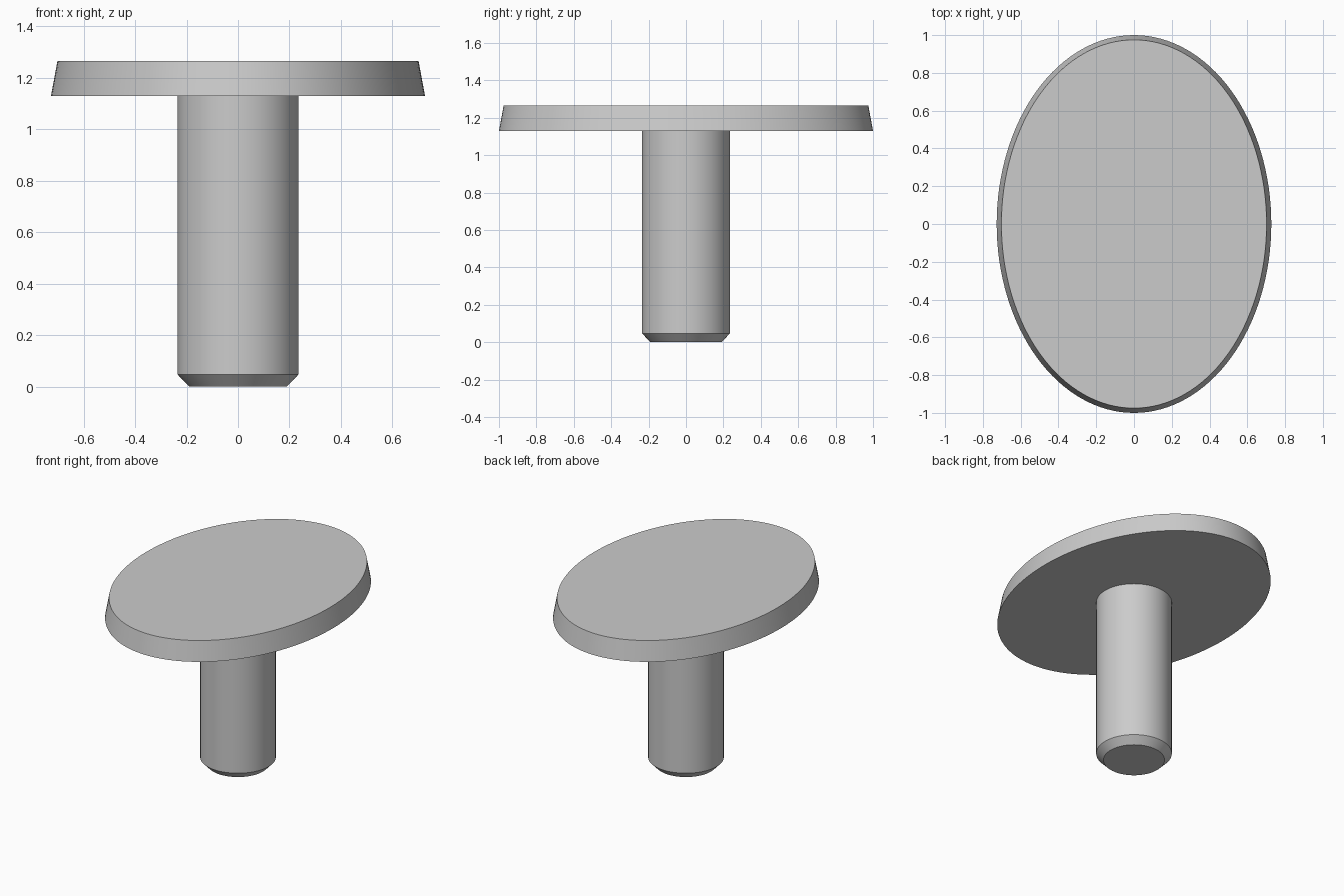
import bpy
import bmesh
import math

if "Cube" in bpy.data.objects:
    bpy.data.objects.remove(bpy.data.objects["Cube"], do_unlink=True)

SEGMENTS = 128

grey = bpy.data.materials.new("plain_grey")
grey.use_nodes = True
colour = (0.6, 0.6, 0.6, 1.0)
grey.diffuse_color = colour
grey.node_tree.nodes["Principled BSDF"].inputs["Base Color"].default_value = colour


def loft(name, sections):
    """Closed solid through elliptical sections (x radius, y radius, z), bottom to top."""
    bm = bmesh.new()
    rings = []
    for rx, ry, z in sections:
        angles = [math.tau * i / SEGMENTS for i in range(SEGMENTS)]
        rings.append([bm.verts.new((rx * math.cos(a), ry * math.sin(a), z)) for a in angles])
    for low, high in zip(rings, rings[1:]):
        for i in range(SEGMENTS):
            j = (i + 1) % SEGMENTS
            bm.faces.new((low[i], low[j], high[j], high[i]))
    bm.faces.new(rings[0][::-1])
    bm.faces.new(rings[-1])
    mesh = bpy.data.meshes.new(name)
    bm.to_mesh(mesh)
    bm.free()
    mesh.materials.append(grey)
    obj = bpy.data.objects.new(name, mesh)
    bpy.context.collection.objects.link(obj)
    bpy.ops.object.select_all(action='DESELECT')
    obj.select_set(True)
    bpy.context.view_layer.objects.active = obj
    bpy.ops.object.shade_smooth_by_angle(angle=math.radians(30))
    return obj


# Round stem with a chamfered foot, ending just inside the cap
loft("stem", [(0.19, 0.19, 0), (0.235, 0.235, 0.047), (0.235, 0.235, 1.15)])

# Oval cap with a tapered rim
loft("oval_cap", [(0.727, 1.0, 1.13), (0.702, 0.975, 1.265)])
